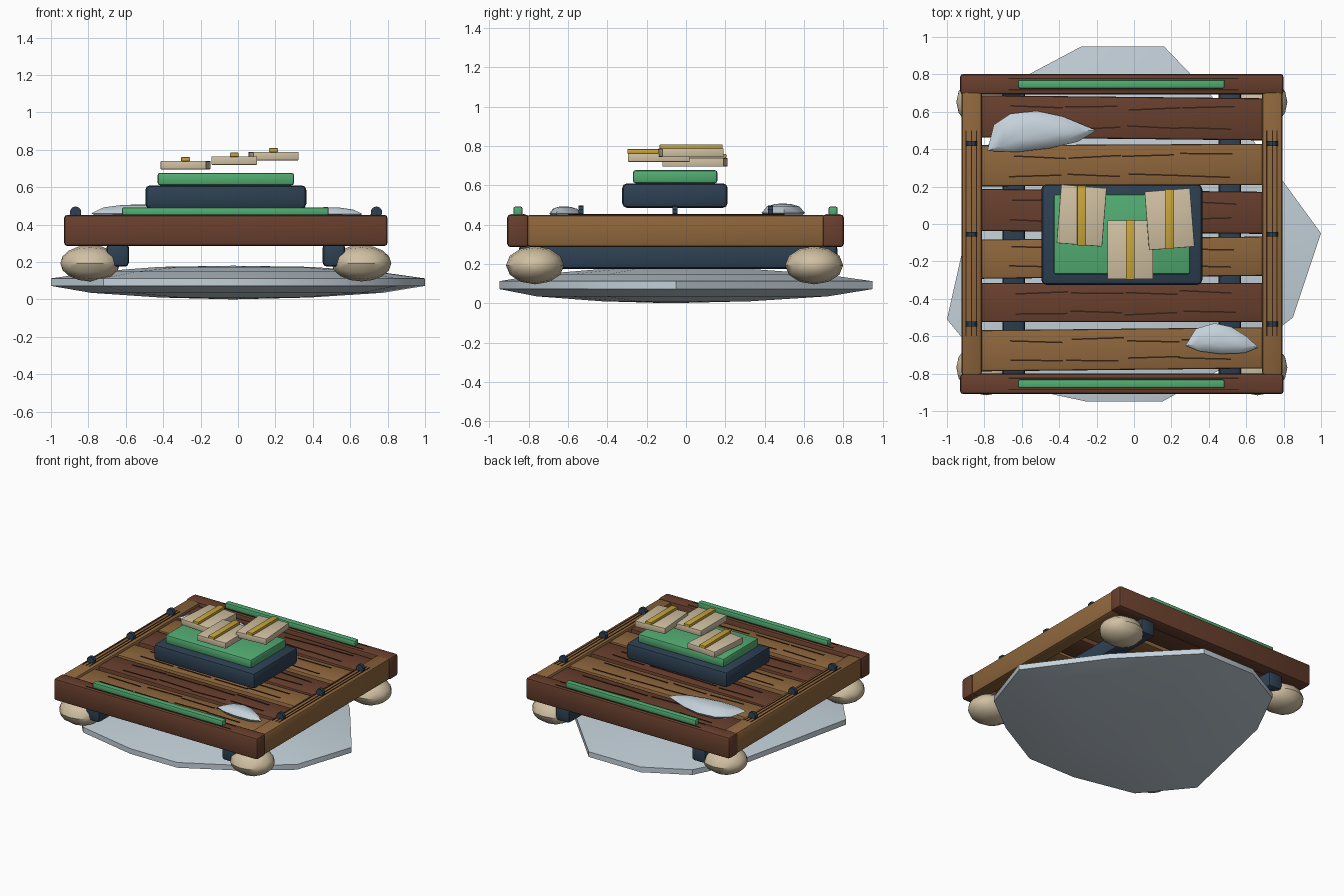
import bpy, bmesh, math, random
from mathutils import Matrix, Vector

random.seed(4)
cube = bpy.data.objects.get("Cube")
if cube:
    bpy.data.objects.remove(cube, do_unlink=True)


def material(name, r, g, b):
    """Flat material from 0-255 screen values, stored linear."""
    lin = [((c / 255 + 0.055) / 1.055) ** 2.4 for c in (r, g, b)] + [1]
    m = bpy.data.materials.new(name)
    m.use_nodes = True
    m.diffuse_color = lin
    m.node_tree.nodes["Principled BSDF"].inputs["Base Color"].default_value = lin
    return m


DARK_WOOD = material("dark wood", 104, 63, 45)
LIGHT_WOOD = material("light wood", 142, 102, 60)
GRAIN = material("wood grain", 54, 33, 22)
NAVY = material("navy", 45, 64, 82)
GREEN = material("green", 82, 172, 114)
CREAM = material("cream", 208, 192, 162)
GOLD = material("gold", 200, 165, 60)
ICE = material("ice", 196, 209, 218)


def finish(name, bm, mat, smooth=True):
    bmesh.ops.recalc_face_normals(bm, faces=bm.faces)
    mesh = bpy.data.meshes.new(name)
    bm.to_mesh(mesh)
    bm.free()
    mesh.materials.append(mat)
    obj = bpy.data.objects.new(name, mesh)
    bpy.context.collection.objects.link(obj)
    if smooth:
        bpy.ops.object.select_all(action='DESELECT')
        obj.select_set(True)
        bpy.context.view_layer.objects.active = obj
        bpy.ops.object.shade_smooth_by_angle(angle=math.radians(35))
    return obj


def box(name, mat, x, y, z, bevel=0.0, turn=0.0):
    """Box from (min, max) ranges, with optional rounded edges and z turn."""
    bm = bmesh.new()
    size = [r[1] - r[0] for r in (x, y, z)]
    bmesh.ops.create_cube(bm, size=1, matrix=Matrix.Diagonal((*size, 1)))
    if bevel:
        bmesh.ops.bevel(bm, geom=bm.edges[:], offset=bevel, segments=2,
                        profile=0.5, affect='EDGES')
    obj = finish(name, bm, mat, smooth=bevel > 0)
    obj.location = [sum(r) / 2 for r in (x, y, z)]
    obj.rotation_euler.z = math.radians(turn)
    return obj


def slab(name, outline, layers, low, high):
    """Domed slab: layers of (scale, z) over an outline, closed by two tips."""
    bm = bmesh.new()
    cx = sum(p[0] for p in outline) / len(outline)
    cy = sum(p[1] for p in outline) / len(outline)
    rings = [[bm.verts.new((cx + (px - cx) * s, cy + (py - cy) * s, z))
              for px, py in outline] for s, z in layers]
    n = len(outline)
    for a, b in zip(rings, rings[1:]):
        for i in range(n):
            j = (i + 1) % n
            bm.faces.new((a[i], a[j], b[j], b[i]))
    for ring, z in ((rings[0], low), (rings[-1], high)):
        tip = bm.verts.new((cx, cy, z))
        for i in range(n):
            bm.faces.new((ring[i], ring[(i + 1) % n], tip))
    return finish(name, bm, ICE)


# Ice floe under the raft
floe = [(1, -.05), (.62, .47), (.16, .95), (-.28, .95), (-.6, .78), (-.8, .38),
        (-1, -.51), (-.72, -.85), (-.25, -.95), (.15, -.95), (.55, -.73), (.85, -.5)]
slab("ice_floe", floe, [(.4, .01), (.78, .035), (1, .072), (1, .112),
                        (.75, .148), (.4, .174)], 0, .18)

# Outer frame: dark end beams with green rails, light side beams
for tag, y in (("front", -.855), ("back", .748)):
    box(tag + "_beam", DARK_WOOD, (-.93, .8), (y - .055, y + .055), (.285, .452), .018)
    box(tag + "_rail", GREEN, (-.62, .485), (y - .023, y + .023), (.445, .492), .01)
    for k, off in enumerate((-.03, .03)):
        box(f"{tag}_beam_grain_{k}", GRAIN, (-.67, .56),
            (y + off - .003, y + off + .003), (.449, .455))

# Side beams with grain lines and rope lashings
for tag, x in (("right", -.868), ("left", .74)):
    box(tag + "_beam", LIGHT_WOOD, (x - .055, x + .055), (-.81, .71), (.287, .45), .018)
    for k, off in enumerate((-.03, 0.0, .025)):
        box(f"{tag}_beam_grain_{k}", GRAIN, (x + off - .003, x + off + .003),
            (-.6, .5), (.447, .453))
    for k, y in enumerate((-.535, -.055, .43)):
        bm = bmesh.new()
        bmesh.ops.create_cone(bm, cap_ends=True, segments=10, radius1=.031,
                              radius2=.031, depth=.026,
                              matrix=Matrix.Rotation(math.pi / 2, 4, 'X'))
        lashing = finish(f"{tag}_lashing_{k}", bm, NAVY)
        lashing.location = (x, y, .466)

# Deck planks in alternating woods, each with two rows of broken grain
planks = [(-.78, -.56, 1), (-.525, -.315, 0), (-.285, -.075, 1),
          (-.045, .18, -1), (.205, .425, .5), (.455, .68, -1)]
for k, (y0, y1, turn) in enumerate(planks):
    box(f"deck_plank_{k}", DARK_WOOD if k % 2 else LIGHT_WOOD, (-.83, .7),
        (y0, y1), (.35, .43), .012, turn * .6)
    mid = (y0 + y1) / 2
    for off in (-.05, .05):
        for s in range(4):
            x = -.65 + s * .3 + random.uniform(-.02, .02)
            y = mid + off + random.uniform(-.012, .012)
            box(f"plank_grain_{k}", GRAIN, (x, x + .28), (y - .004, y + .004),
                (.428, .434), turn=random.uniform(-3, 3))

# Skids and the four round floats under the corners
for tag, x in (("right", -.643), ("left", .513)):
    box(tag + "_skid", NAVY, (x - .06, x + .06), (-.85, .77), (.175, .3), .022)
for side, x in (("right", -.79), ("left", .66)):
    for end, y in (("front", -.768), ("back", .652)):
        bm = bmesh.new()
        turn = Matrix.Rotation(math.pi / 2, 4, 'Y')
        bmesh.ops.create_uvsphere(bm, u_segments=12, v_segments=8, radius=1,
                                  matrix=Matrix.Diagonal((.16, .148, .097, 1)) @ turn)
        ball = finish(f"{end}_{side}_float", bm, CREAM)
        ball.location = (x, y, .193)

# Cushion stack in the middle
box("lower_cushion", NAVY, (-.495, .365), (-.325, .212), (.485, .61), .025)
box("upper_cushion", GREEN, (-.43, .3), (-.27, .16), (.61, .677), .014)

# Tied parcels
for k, (x, y, z, turn) in enumerate([(-.28, .045, .695, -4.5), (-.02, -.138, .719, 0),
                                     (.19, .026, .743, 4.5)]):
    box(f"parcel_{k}", CREAM, (x - .122, x + .122), (y - .157, y + .157),
        (z, z + .045), .004, turn)
    box(f"parcel_band_{k}", GOLD, (x - .024, x + .024), (y - .16, y + .16),
        (z + .043, z + .065), .003)

# Snow drifts on the deck
drift = [(-.785, .39), (-.75, .53), (-.66, .59), (-.52, .605), (-.38, .575),
         (-.2, .5), (-.3, .44), (-.45, .405), (-.62, .385)]
slab("back_snow_drift", drift, [(.8, .435), (1, .46), (.75, .492), (.4, .504)], .43, .508)
drift = [(.275, -.65), (.33, -.56), (.43, -.53), (.52, -.55), (.6, -.6),
         (.665, -.66), (.59, -.69), (.46, -.695), (.35, -.68)]
slab("front_snow_drift", drift, [(.8, .435), (1, .457), (.75, .48), (.4, .49)], .43, .493)
